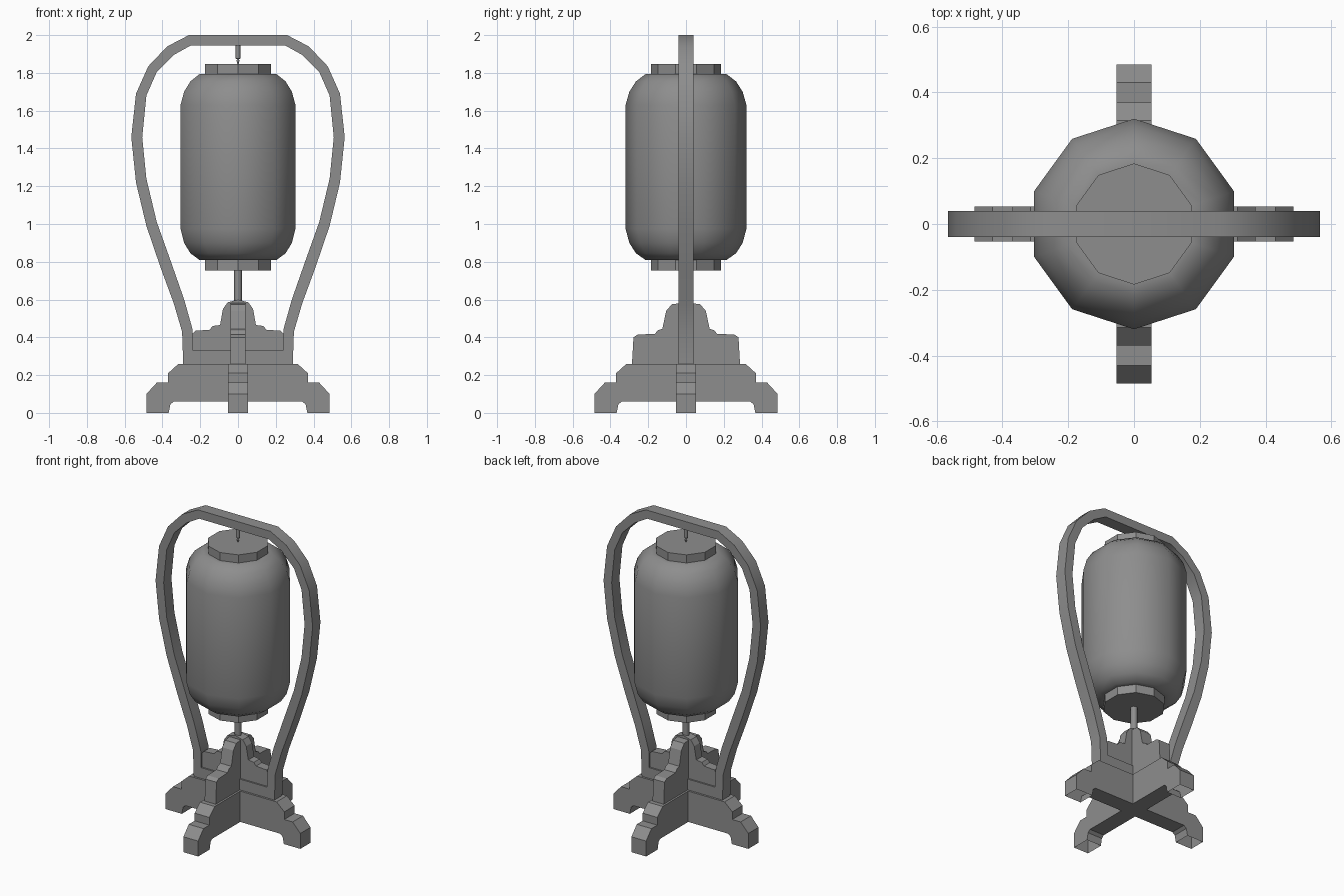
import bpy, bmesh, math

if "Cube" in bpy.data.objects:
    bpy.data.objects.remove(bpy.data.objects["Cube"], do_unlink=True)

grey = bpy.data.materials.new("plain_grey")
grey.use_nodes = True
grey.diffuse_color = (0.27, 0.27, 0.27, 1)
grey.node_tree.nodes["Principled BSDF"].inputs["Base Color"].default_value = (0.27, 0.27, 0.27, 1)


def finish(name, bm, angle=30):
    bmesh.ops.recalc_face_normals(bm, faces=bm.faces)
    mesh = bpy.data.meshes.new(name)
    bm.to_mesh(mesh)
    bm.free()
    mesh.materials.append(grey)
    obj = bpy.data.objects.new(name, mesh)
    bpy.context.collection.objects.link(obj)
    bpy.ops.object.select_all(action='DESELECT')
    obj.select_set(True)
    bpy.context.view_layer.objects.active = obj
    bpy.ops.object.shade_smooth_by_angle(angle=math.radians(angle))
    return obj


def mirrored(half):
    """Closed outline from its +x half, skipping doubles on the axis."""
    return half + [(-x, z) for x, z in reversed(half) if x > 0]


def plate(name, half, thick, along_y=False, open_feet=False):
    """Symmetric upright board cut from a half outline."""
    bm = bmesh.new()
    face = bm.faces.new([bm.verts.new((x, -thick, z)) for x, z in mirrored(half)])
    ext = bmesh.ops.extrude_face_region(bm, geom=[face], use_keep_orig=True)
    for v in ext["geom"]:
        if isinstance(v, bmesh.types.BMVert):
            v.co.y = thick
    bmesh.ops.recalc_face_normals(bm, faces=bm.faces)
    if open_feet:
        soles = [f for f in bm.faces if all(v.co.z < 0.01 for v in f.verts)]
        bmesh.ops.delete(bm, geom=soles, context='FACES_ONLY')
    if along_y:
        for v in bm.verts:
            v.co.x, v.co.y = -v.co.y, v.co.x
    return finish(name, bm, 20)


def lathe(name, profile, sides, angle=30):
    """Turned part with capped ends; a corner points along y."""
    bm = bmesh.new()
    rings = []
    for r, z in profile:
        turn = [math.pi / 2 + 2 * math.pi * i / sides for i in range(sides)]
        rings.append([bm.verts.new((r * math.cos(a), r * math.sin(a), z)) for a in turn])
    for low, high in zip(rings, rings[1:]):
        for i in range(sides):
            j = (i + 1) % sides
            bm.faces.new((low[i], low[j], high[j], high[i]))
    bm.faces.new(rings[0])
    bm.faces.new(rings[-1])
    return finish(name, bm, angle)


# Crossed base feet
foot = [(0, 0.06), (0.34, 0.06), (0.358, 0.045), (0.367, 0), (0.485, 0), (0.485, 0.10),
        (0.43, 0.16), (0.37, 0.16), (0.37, 0.21), (0.315, 0.26), (0, 0.26)]
plate("base_feet_side", foot, 0.053, open_feet=True)
plate("base_feet_front", foot, 0.053, along_y=True, open_feet=True)

# Stepped boards standing on the base
plate("stepped_board_side",
      [(0, 0.26), (0.238, 0.26), (0.238, 0.42), (0.225, 0.435), (0.15, 0.44), (0.135, 0.46),
       (0.095, 0.465), (0.08, 0.55), (0.055, 0.585), (0, 0.6)], 0.03)
plate("stepped_board_front",
      [(0, 0.26), (0.286, 0.26), (0.278, 0.40), (0.255, 0.415), (0.165, 0.418), (0.15, 0.437),
       (0.125, 0.445), (0.105, 0.54), (0.075, 0.575), (0, 0.585)], 0.04, along_y=True)

# Carrying frame: a closed bar between an outer and an inner outline
outer = mirrored([(0.29, 0.26), (0.296, 0.43), (0.34, 0.58), (0.41, 0.77), (0.485, 0.99), (0.54, 1.22),
                  (0.565, 1.46), (0.54, 1.69), (0.475, 1.835), (0.375, 1.94), (0.26, 2.0)])
inner = mirrored([(0.237, 0.33), (0.24, 0.44), (0.285, 0.60), (0.355, 0.80), (0.43, 1.01), (0.485, 1.24),
                  (0.507, 1.46), (0.485, 1.68), (0.43, 1.805), (0.34, 1.895), (0.25, 1.945)])
bm = bmesh.new()
loops = [[bm.verts.new((x, y, z)) for x, z in line]
         for line, y in ((outer, -0.04), (outer, 0.04), (inner, 0.04), (inner, -0.04))]
for k in range(4):
    a, b = loops[k], loops[(k + 1) % 4]
    for i in range(len(a)):
        j = (i + 1) % len(a)
        bm.faces.new((a[i], a[j], b[j], b[i]))
finish("carrying_frame", bm)

# Lantern body and end caps
lathe("lantern_body", [(0.18, 0.81), (0.215, 0.81), (0.265, 0.845), (0.30, 0.90), (0.32, 0.975),
                       (0.32, 1.63), (0.30, 1.70), (0.265, 1.755), (0.215, 1.793), (0.18, 1.795)], 10, 42)
lathe("lantern_top_cap", [(0.184, 1.79), (0.184, 1.847)], 10)
lathe("lantern_bottom_cap", [(0.184, 0.755), (0.184, 0.815)], 10)

# Support rod and hanging hook
lathe("support_rod", [(0.021, 0.55), (0.021, 0.76)], 8, 50)
lathe("hanging_hook", [(0.003, 1.847), (0.008, 1.865), (0.003, 1.872), (0.012, 1.875), (0.012, 1.95)], 8, 50)
